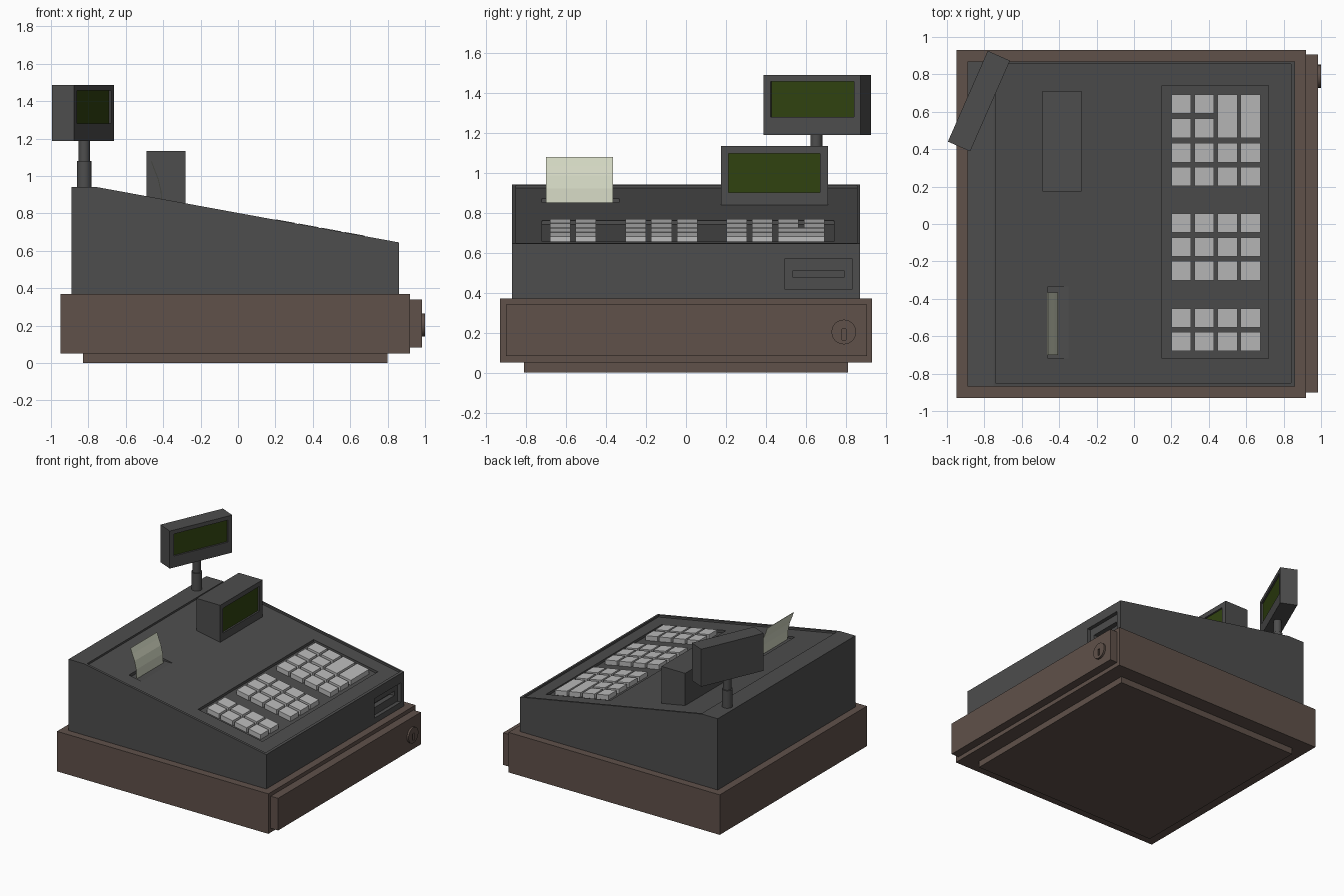
import bpy, bmesh, math
from mathutils import Matrix, Vector

if "Cube" in bpy.data.objects:
    bpy.data.objects.remove(bpy.data.objects["Cube"])


def mat(name, r, g, b):
    m = bpy.data.materials.new(name)
    m.diffuse_color = (r, g, b, 1)
    m.use_nodes = True
    m.node_tree.nodes["Principled BSDF"].inputs["Base Color"].default_value = m.diffuse_color
    return m


DARK = mat("dark_plastic", 0.075, 0.075, 0.075)
BROWN = mat("brown_metal", 0.115, 0.082, 0.068)
KEY = mat("key_plastic", 0.50, 0.50, 0.50)
GREEN = mat("green_screen", 0.03, 0.055, 0.005)
PAPER = mat("paper", 0.65, 0.68, 0.54)


def finish(name, bm, material):
    bmesh.ops.recalc_face_normals(bm, faces=bm.faces)
    me = bpy.data.meshes.new(name)
    bm.to_mesh(me)
    bm.free()
    if material:
        me.materials.append(material)
    ob = bpy.data.objects.new(name, me)
    bpy.context.collection.objects.link(ob)
    return ob


def prism(name, pts, y0, y1, material=None):
    """Extrude an (x, z) profile from y0 to y1."""
    bm = bmesh.new()
    face = bm.faces.new([bm.verts.new((x, y0, z)) for x, z in pts])
    ext = bmesh.ops.extrude_face_region(bm, geom=[face])
    verts = [v for v in ext["geom"] if isinstance(v, bmesh.types.BMVert)]
    bmesh.ops.translate(bm, verts=verts, vec=(0, y1 - y0, 0))
    return finish(name, bm, material)


def box(name, x0, x1, y0, y1, z0, z1, material=None):
    return prism(name, [(x0, z0), (x1, z0), (x1, z1), (x0, z1)], y0, y1, material)


def cylinder(name, r, length, loc, material, axis="Z"):
    bm = bmesh.new()
    rot = Matrix.Rotation(math.pi / 2, 4, "Y") if axis == "X" else Matrix()
    bmesh.ops.create_cone(bm, cap_ends=True, segments=24, radius1=r, radius2=r,
                          depth=length, matrix=Matrix.Translation(loc) @ rot)
    ob = finish(name, bm, material)
    bpy.context.view_layer.objects.active = ob
    ob.select_set(True)
    bpy.ops.object.shade_smooth_by_angle(angle=math.radians(40))
    ob.select_set(False)
    return ob


def cut(ob, cutter):
    mod = ob.modifiers.new("cut", "BOOLEAN")
    mod.operation, mod.solver, mod.object = "DIFFERENCE", "EXACT", cutter
    bpy.context.view_layer.objects.active = ob
    bpy.ops.object.modifier_apply(modifier=mod.name)
    bpy.data.objects.remove(cutter)


def slope(x):
    """Height of the sloping top at x."""
    return 0.94 - 0.1832 * (x + 0.75)


def slope_slab(name, x0, x1, y0, y1, low, high, material=None):
    """Block whose top and bottom follow the sloping top."""
    return prism(name, [(x0, slope(x0) + low), (x1, slope(x1) + low),
                        (x1, slope(x1) + high), (x0, slope(x0) + high)], y0, y1, material)


# Cash drawer base
box("base_foot", -0.83, 0.80, -0.81, 0.81, 0, 0.05, BROWN)
box("drawer_housing", -0.95, 0.92, -0.93, 0.93, 0.05, 0.37, BROWN)
box("drawer_front", 0.92, 0.985, -0.90, 0.905, 0.083, 0.34, BROWN)
lock = cylinder("drawer_lock", 0.062, 0.03, (0.985, 0.79, 0.203), BROWN, "X")
cut(lock, box("keyhole_cutter", 0.99, 1.05, 0.78, 0.80, 0.163, 0.218))

# Register body with recessed top, key tray, paper slot and card slot
body = prism("register_body", [(-0.89, 0.37), (0.86, 0.37), (0.86, slope(0.86)),
                               (-0.75, 0.94), (-0.89, 0.94)], -0.87, 0.87, DARK)
cut(body, slope_slab("top_cutter", -0.74, 0.84, -0.85, 0.855, -0.015, 0.2))
cut(body, slope_slab("tray_cutter", 0.15, 0.72, -0.72, 0.74, -0.035, 0.2))
cut(body, box("paper_slot_cutter", -0.46, -0.35, -0.72, -0.335, 0.848, 1.1))
cut(body, box("card_panel_cutter", 0.83, 0.95, 0.495, 0.83, 0.415, 0.57))
cut(body, box("card_slot_cutter", 0.79, 0.95, 0.535, 0.79, 0.475, 0.51))

# Keys
cols = [0.20, 0.323, 0.447, 0.57]
rows = [0.59, 0.46, 0.33, 0.202, -0.046, -0.174, -0.302, -0.554, -0.68]
for r, y in enumerate(rows):
    for c, x in enumerate(cols):
        if r == 0 and c >= 2:
            continue
        top = 0.692 if (r == 1 and c >= 2) else y + 0.103
        slope_slab(f"key_{r}_{c}", x, x + 0.106, y, top, -0.036, 0.003, KEY)

# Receipt paper
curve = [(-0.405, 0.845), (-0.41, 0.92), (-0.425, 0.985), (-0.445, 1.035), (-0.461, 1.078)]
back = [(x - 0.004, z) for x, z in reversed(curve)]
prism("receipt_paper", curve + back, -0.70, -0.365, PAPER)

# Operator display
head = prism("operator_display", [(-0.49, slope(-0.49) - 0.03), (-0.28, slope(-0.28) - 0.03),
                                  (-0.28, 1.135), (-0.49, 1.135)], 0.175, 0.71, DARK)
cut(head, box("screen_cutter", -0.295, -0.2, 0.213, 0.67, 0.90, 1.097))
box("operator_screen", -0.30, -0.293, 0.213, 0.67, 0.90, 1.097, GREEN)

# Customer display on a pole, turned about the pole
cylinder("pole_lower", 0.039, 0.15, (-0.822, 0.652, 1.005), DARK)
cylinder("pole_upper", 0.03, 0.14, (-0.822, 0.652, 1.13), DARK)
head = box("customer_display", -0.065, 0.065, -0.265, 0.265, 1.188, 1.488, DARK)
cut(head, box("screen_cutter", 0.05, 0.2, -0.228, 0.228, 1.28, 1.456))
screen = box("customer_screen", 0.045, 0.052, -0.228, 0.228, 1.28, 1.456, GREEN)
turn = Matrix.Translation((-0.829, 0.657, 0)) @ Matrix.Rotation(math.radians(-23.7), 4, "Z")
for ob in (head, screen):
    ob.data.transform(turn)
